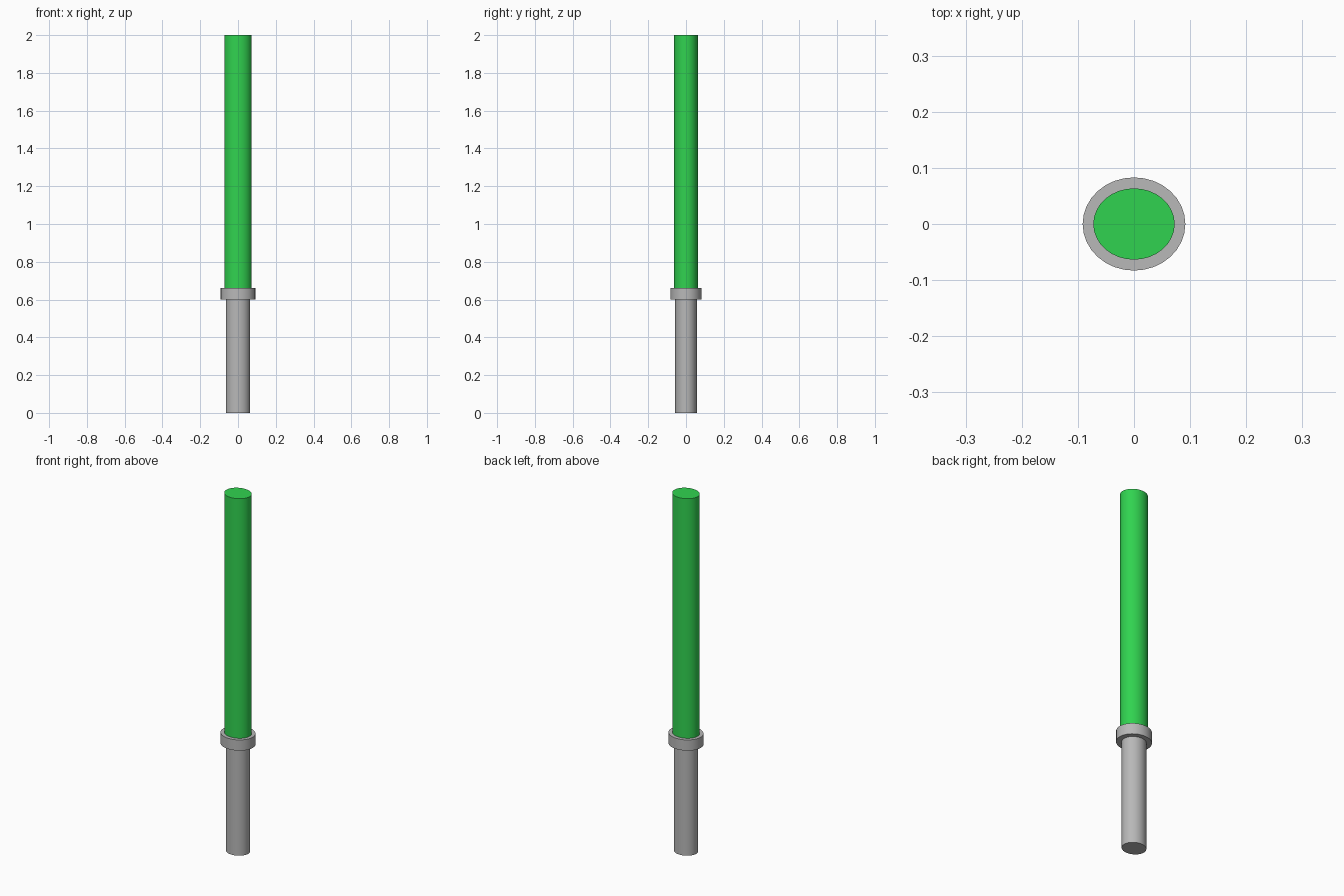
import bpy
import math

if "Cube" in bpy.data.objects:
    bpy.data.objects.remove(bpy.data.objects["Cube"])


def material(name, rgb):
    m = bpy.data.materials.new(name)
    m.diffuse_color = (*rgb, 1)
    m.use_nodes = True
    m.node_tree.nodes["Principled BSDF"].inputs["Base Color"].default_value = m.diffuse_color
    return m


GREY = material("grey metal", (0.48, 0.48, 0.48))
GREEN = material("glowing green", (0.03, 0.65, 0.08))


def oval_rod(name, rx, ry, z0, z1, mat):
    """Upright capped cylinder with an oval cross-section."""
    bpy.ops.mesh.primitive_cylinder_add(vertices=32, radius=1, depth=z1 - z0,
                                        location=(0, 0, (z0 + z1) / 2))
    ob = bpy.context.object
    ob.name = name
    ob.scale = (rx, ry, 1)
    bpy.ops.object.transform_apply(location=False, rotation=False, scale=True)
    ob.data.materials.append(mat)
    bpy.ops.object.shade_smooth_by_angle(angle=math.radians(40))
    return ob


# grip, collar and blade stacked from the ground up
oval_rod("handle", 0.0635, 0.057, 0.0, 0.60, GREY)
oval_rod("collar", 0.0915, 0.083, 0.60, 0.66, GREY)
oval_rod("blade", 0.0725, 0.0635, 0.66, 2.0, GREEN)
